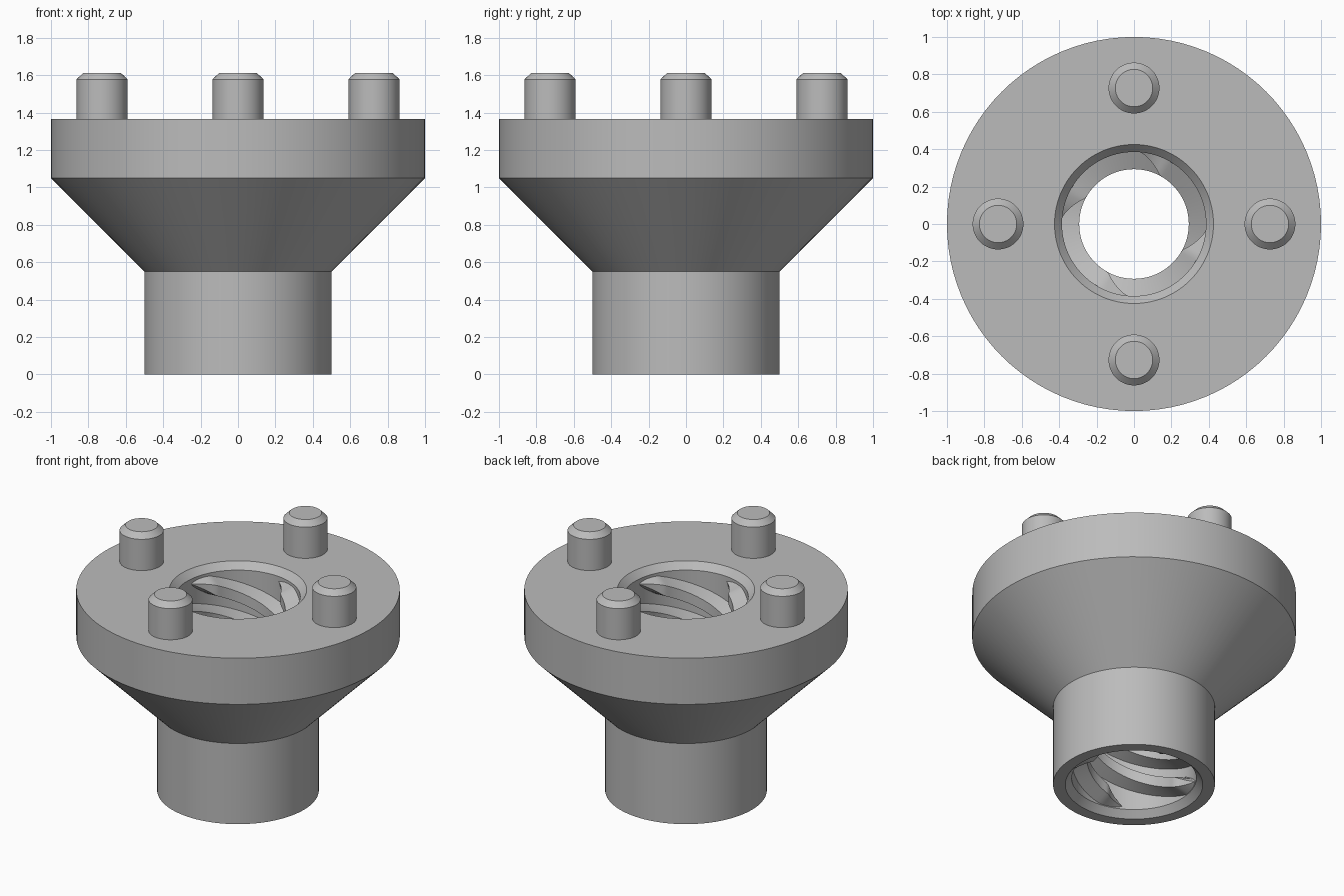
import bpy, bmesh, math

cube = bpy.data.objects.get("Cube")
if cube:
    bpy.data.objects.remove(cube)

metal = bpy.data.materials.new("plain grey")
metal.use_nodes = True
GREY = (0.5, 0.5, 0.5, 1)
metal.diffuse_color = GREY
metal.node_tree.nodes["Principled BSDF"].inputs["Base Color"].default_value = GREY

HEIGHT = 1.365
BORE = 0.385
CREST = 0.293
LEAD = 0.78


def finish(name, bm, location=(0, 0, 0)):
    bmesh.ops.recalc_face_normals(bm, faces=bm.faces)
    mesh = bpy.data.meshes.new(name)
    bm.to_mesh(mesh)
    bm.free()
    mesh.materials.append(metal)
    obj = bpy.data.objects.new(name, mesh)
    bpy.context.collection.objects.link(obj)
    obj.location = location
    bpy.ops.object.select_all(action='DESELECT')
    obj.select_set(True)
    bpy.context.view_layer.objects.active = obj
    bpy.ops.object.shade_smooth_by_angle(angle=math.radians(30))
    return obj


def lathe(name, profile, steps, closed, location=(0, 0, 0)):
    """Spin a radius/height profile around z."""
    bm = bmesh.new()
    verts = [bm.verts.new((r, 0, z)) for r, z in profile]
    edges = [bm.edges.new(pair) for pair in zip(verts, verts[1:])]
    if closed:
        edges.append(bm.edges.new((verts[-1], verts[0])))
    bmesh.ops.spin(bm, geom=verts + edges, cent=(0, 0, 0), axis=(0, 0, 1),
                   angle=math.tau, steps=steps)
    bmesh.ops.remove_doubles(bm, verts=bm.verts, dist=0.0005)
    return finish(name, bm, location)


def thread(name, start_angle):
    """Trapezoid ridge along a helix, fading into the bore at both ends."""
    z_low, z_high = 0.065, 1.285
    sweep = (z_high - z_low) / LEAD * math.tau
    steps = 160
    fade = math.radians(22)
    bm = bmesh.new()
    rings = []
    for i in range(steps + 1):
        turn = sweep * i / steps
        full = max(0.02, min(1, turn / fade, (sweep - turn) / fade))
        angle = start_angle - turn
        z = z_high - LEAD * turn / math.tau
        crest = BORE - (BORE - CREST) * full
        root = 0.065 * full ** 0.6
        tip = 0.036 * full
        section = [(BORE + 0.008, -root), (crest, -tip), (crest, tip), (BORE + 0.008, root)]
        rings.append([bm.verts.new((r * math.cos(angle), r * math.sin(angle), z + dz))
                      for r, dz in section])
    for a, b in zip(rings, rings[1:]):
        for k in range(4):
            n = (k + 1) % 4
            bm.faces.new((a[k], a[n], b[n], b[k]))
    bm.faces.new(rings[0])
    bm.faces.new(rings[-1])
    return finish(name, bm)


# Flanged body with a cone below the rim and a chamfered bore
lathe("flanged_body", [
    (0.425, 0), (0.5, 0), (0.5, 0.55), (1, 1.05), (1, HEIGHT),
    (0.425, HEIGHT), (BORE, HEIGHT - 0.045), (BORE, 0.045)], 96, True)

# Four pegs on the flange and four thread starts in the bore
for i in range(4):
    angle = i * math.pi / 2
    lathe(f"peg_{i + 1}", [
        (0, -0.02), (0.136, -0.02), (0.136, 0.213), (0.1, 0.248), (0, 0.248)],
        48, False, (0.727 * math.cos(angle), 0.727 * math.sin(angle), HEIGHT))
    thread(f"inner_thread_{i + 1}", angle + math.radians(84))
